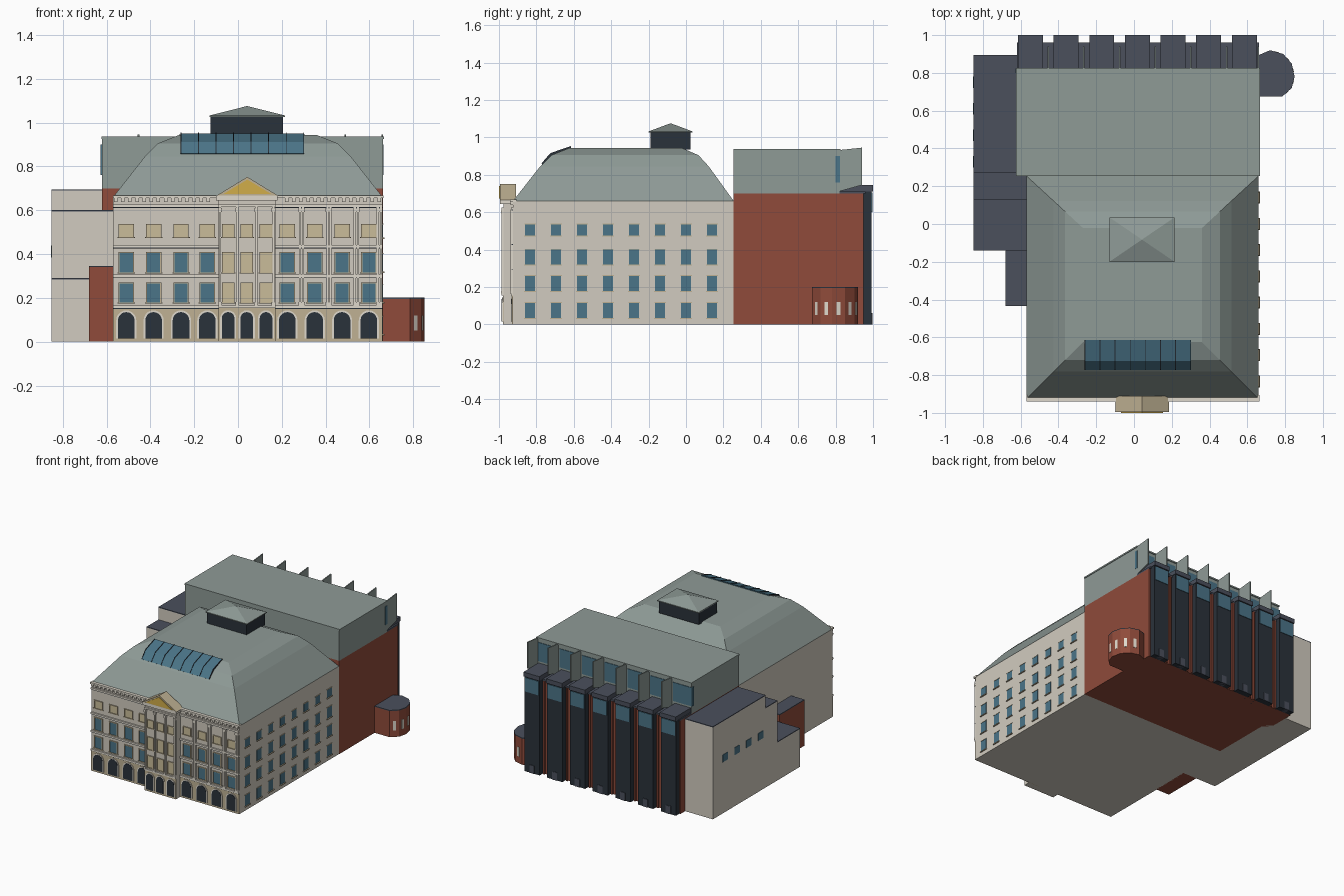
import bpy, bmesh, math

if "Cube" in bpy.data.objects:
    bpy.data.objects.remove(bpy.data.objects["Cube"])

COL = dict(cream=(208, 202, 190), tan=(190, 176, 146), brick=(142, 76, 61), slate=(76, 81, 93),
           roof=(141, 153, 149), glass=(76, 116, 135), dark=(46, 53, 61), gold=(208, 172, 75),
           blind=(200, 187, 152), trim=(222, 216, 203))
MATS = {}


def mat(key):
    if key not in MATS:
        m = bpy.data.materials.new(key)
        m.diffuse_color = [(c / 255) ** 2.2 for c in COL[key]] + [1]
        m.use_nodes = True
        m.node_tree.nodes["Principled BSDF"].inputs["Base Color"].default_value = m.diffuse_color
        MATS[key] = m
    return MATS[key]


class Part:
    """Collects boxes and prisms into one named object."""
    def __init__(self, name, color):
        self.name, self.color, self.bm = name, color, bmesh.new()

    def loft(self, rings):
        vs = [[self.bm.verts.new(p) for p in r] for r in rings]
        n = len(vs[0])
        for a, b in zip(vs, vs[1:]):
            for i in range(n):
                self.bm.faces.new((a[i], a[(i + 1) % n], b[(i + 1) % n], b[i]))
        self.bm.faces.new(vs[0][::-1])
        self.bm.faces.new(vs[-1])
        return self

    def prism(self, pts, axis, a, b):
        f = {'x': lambda u, v, t: (t, u, v), 'y': lambda u, v, t: (u, t, v), 'z': lambda u, v, t: (u, v, t)}[axis]
        return self.loft([[f(u, v, t) for u, v in pts] for t in (a, b)])

    def box(self, x0, x1, y0, y1, z0, z1):
        return self.prism([(x0, y0), (x1, y0), (x1, y1), (x0, y1)], 'z', z0, z1)

    def done(self):
        bmesh.ops.recalc_face_normals(self.bm, faces=self.bm.faces)
        me = bpy.data.meshes.new(self.name)
        self.bm.to_mesh(me)
        self.bm.free()
        me.materials.append(mat(self.color))
        bpy.context.collection.objects.link(bpy.data.objects.new(self.name, me))


def single(name, color, *b):
    Part(name, color).box(*b).done()


def rect(x0, x1, y0, y1, z):
    return [(x0, y0, z), (x1, y0, z), (x1, y1, z), (x0, y1, z)]


X0, X1, Y0, Y1 = -0.57, 0.66, -0.925, 0.255
PX0, PX1, PY = -0.09, 0.17, -0.975      # central pavilion

# Main body, ground floor facing and mansard roof
single("main_body", "cream", X0, X1, Y0, Y1, 0, 0.66)
single("pavilion", "cream", PX0, PX1, PY, Y0, 0, 0.66)
single("ground_floor_facing", "tan", X0, X1, Y0 - 0.004, Y0, 0, 0.155)
single("pavilion_ground_facing", "tan", PX0, PX1, PY - 0.004, PY, 0, 0.155)
CURVE = [(0, 0.66), (0.145, 0.845), (0.205, 0.905), (0.30, 0.943)]
Part("mansard_roof", "roof").loft(
    [rect(X0 + i, X1 - i, Y0 + i, Y1 - i * 0.92, z) for i, z in CURVE]).done()

# Curved skylight following the front roof slope
sky = [(-0.772, 0.858), (-0.725, 0.912), (-0.615, 0.95)]
Part("roof_skylight", "glass").prism(sky + [(-0.615, 0.93), (-0.71, 0.89), (-0.76, 0.85)], 'x', -0.26, 0.30).done()
bars = Part("skylight_bars", "dark")
for i in range(8):
    x = -0.26 + i * 0.08
    bars.prism([(y, z + 0.004) for y, z in sky] + [(-0.615, 0.94), (-0.72, 0.9), (-0.768, 0.856)], 'x', x - 0.002, x + 0.002)
bars.done()

# Roof lantern
single("lantern_walls", "dark", -0.125, 0.205, -0.19, 0.025, 0.935, 1.028)
Part("lantern_roof", "roof").loft([rect(-0.13, 0.215, -0.2, 0.035, 1.025), rect(-0.13, 0.215, -0.2, 0.035, 1.032),
                                   rect(0.04, 0.044, -0.084, -0.081, 1.075)]).done()

# Front openings
frames = Part("front_window_frames", "tan")
glass = Part("front_window_glass", "glass")
blinds = Part("front_window_blinds", "blind")
arch_rim = Part("arch_surrounds", "trim")
arches = Part("arched_openings", "dark")


def arch(x, w, h):
    r = w / 2
    return [(x - r, 0.015), (x + r, 0.015)] + [
        (x + r * math.cos(math.pi * i / 10), h - r + r * math.sin(math.pi * i / 10)) for i in range(11)]


def front_window(x, y, w, z, h, target):
    a, b, c, d, t = x - w / 2, x + w / 2, z - h / 2, z + h / 2, 0.005
    target.box(a, b, y - 0.002, y + 0.01, c, d)
    for q in ((a - t, a, c, d), (b, b + t, c, d), (a - t, b + t, d, d + t), (a - 2 * t, b + 2 * t, c - t, c)):
        frames.box(q[0], q[1], y - 0.007, y + 0.01, q[2], q[3])


SIDE_X = [-0.51, -0.385, -0.26, -0.14, 0.225, 0.35, 0.475, 0.597]
for x in SIDE_X + [-0.045, 0.04, 0.128]:
    mid = PX0 < x < PX1
    y, w = (PY, 0.048) if mid else (Y0, 0.06)
    for z, h in ((0.222, 0.085), (0.36, 0.09), (0.505, 0.055)):
        front_window(x, y, w, z, h, blinds if mid or z > 0.5 else glass)
    aw = 0.058 if mid else 0.076
    arch_rim.prism(arch(x, aw + 0.016, 0.143), 'y', y - 0.009, y)
    arches.prism(arch(x, aw, 0.135), 'y', y - 0.011, y)
for p in (frames, glass, blinds, arch_rim, arches):
    p.done()

# String courses, cornices and dentils
courses = Part("string_courses", "trim")
lines = Part("course_shadow_lines", "dark")
for z in (0.16, 0.30, 0.435, 0.62):
    for a, b in ((X0, PX0), (PX1, X1)):
        courses.box(a, b, Y0 - 0.011, Y0, z - 0.006, z + 0.006)
        lines.box(a, b, Y0 - 0.007, Y0, z - 0.010, z - 0.006)
    if z in (0.16, 0.62):
        courses.box(PX0, PX1, PY - 0.011, PY, z - 0.006, z + 0.006)
courses.box(X0, X1 + 0.004, Y0 - 0.016, Y0 + 0.02, 0.655, 0.668)
courses.box(PX0 - 0.01, PX1 + 0.01, PY - 0.02, Y0, 0.645, 0.668)
courses.done()
lines.done()
dent = Part("cornice_dentils", "trim")
for i in range(38):
    x = X0 + 0.012 + i * 0.0325
    if not PX0 - 0.02 < x < PX1 + 0.02:
        dent.box(x - 0.008, x + 0.008, Y0 - 0.012, Y0, 0.638, 0.655)
dent.done()

# Pilasters on the right half and on the pavilion
pil = Part("pilasters", "trim")
for x, y in [(x, Y0) for x in (0.283, 0.297, 0.408, 0.422, 0.533, 0.547, 0.638, 0.652)] + \
        [(x, PY) for x in (PX0 + 0.008, -0.003, 0.084, PX1 - 0.008)]:
    pil.box(x - 0.005, x + 0.005, y - 0.012, y, 0.166, 0.615)
    pil.box(x - 0.008, x + 0.008, y - 0.015, y, 0.592, 0.61)
    pil.box(x - 0.008, x + 0.008, y - 0.015, y, 0.166, 0.18)
pil.done()

# Pediment
Part("pediment_frame", "tan").prism([(-0.10, 0.665), (0.185, 0.665), (0.0425, 0.752)], 'y', -0.995, -0.91).done()
Part("pediment_panel", "gold").prism([(-0.068, 0.673), (0.153, 0.673), (0.0425, 0.74)], 'y', -1.0, -0.99).done()

# Right side windows
sg = Part("side_window_glass", "glass")
sf = Part("side_window_sills", "tan")
for i in range(8):
    y = -0.833 + i * 0.139
    for z, h in ((0.075, 0.08), (0.22, 0.08), (0.36, 0.08), (0.505, 0.06)):
        sg.box(X1 - 0.01, X1 + 0.002, y - 0.027, y + 0.027, z - h / 2, z + h / 2)
        sf.box(X1 - 0.01, X1 + 0.008, y - 0.032, y + 0.032, z - h / 2 - 0.006, z - h / 2)
        sf.box(X1 - 0.01, X1 + 0.004, y - 0.03, y + 0.03, z + h / 2, z + h / 2 + 0.004)
sg.done()
sf.done()

# Rear stage block
single("rear_brick_block", "brick", -0.62, 0.662, Y1, 0.95, 0, 0.70)
single("rear_upper_block", "roof", -0.62, 0.662, Y1, 0.82, 0.70, 0.93)
single("rear_upper_roof", "roof", -0.624, 0.666, Y1, 0.826, 0.926, 0.937)
single("rear_ledge_roof", "slate", -0.62, 0.662, 0.82, 0.96, 0.70, 0.712)

# Rear bays, with glazing, doors, brick ribs and fins
bay = Part("rear_bays", "dark")
cap = Part("rear_bay_caps", "slate")
bg = Part("rear_bay_glass", "glass")
ribs = Part("rear_brick_ribs", "brick")
fins = Part("rear_fins", "roof")
clere = Part("rear_clerestory_glass", "glass")
doors = Part("rear_doors", "slate")
for i in range(7):
    x = -0.548 + i * 0.1887
    bay.box(x - 0.063, x + 0.063, 0.90, 0.992, 0, 0.735)
    cap.box(x - 0.066, x + 0.066, 0.82, 1.0, 0.712, 0.745)
    bg.box(x - 0.057, x + 0.057, 0.95, 0.996, 0.60, 0.705)
    doors.box(x - 0.02, x + 0.02, 0.95, 0.996, 0, 0.06)
    clere.box(x - 0.08, x + 0.08, 0.80, 0.824, 0.76, 0.90)
    if i < 6:
        g = x + 0.0944
        for s in (-0.018, 0.018):
            ribs.box(g + s - 0.006, g + s + 0.006, 0.94, 0.962, 0, 0.70)
        fins.prism([(0.815, 0.71), (0.94, 0.745), (0.94, 0.945), (0.815, 0.932)], 'x', g - 0.004, g + 0.004)
fins.prism([(0.815, 0.71), (0.94, 0.745), (0.94, 0.945), (0.815, 0.932)], 'x', 0.654, 0.662)
for p in (bay, cap, bg, ribs, fins, clere, doors):
    p.done()

# Stepped left wing
for n, a, b, z in (("back", 0.27, 0.895, 0.695), ("middle", 0.13, 0.27, 0.60), ("front", -0.14, 0.13, 0.29)):
    single("left_wing_" + n, "cream", -0.85, -0.565, a, b, 0, z - 0.006)
    single("left_wing_roof_" + n, "slate", -0.85, -0.565, a, b, z - 0.006, z)
wg = Part("left_wing_windows", "glass")
for i in range(4):
    y = 0.33 + i * 0.14
    wg.box(-0.853, -0.84, y - 0.03, y + 0.03, 0.385, 0.44)
wg.done()
single("left_brick_annex", "brick", -0.68, -0.565, -0.435, -0.14, 0, 0.34)
single("left_annex_roof", "slate", -0.68, -0.565, -0.435, -0.14, 0.34, 0.346)

# Faceted entrance pod on the right
POD = [(0.65, 0.675), (0.785, 0.675), (0.835, 0.72), (0.85, 0.78), (0.835, 0.85), (0.79, 0.90), (0.72, 0.92), (0.65, 0.89)]
Part("side_pod", "brick").prism(POD, 'z', 0, 0.195).done()
Part("side_pod_roof", "slate").prism(POD, 'z', 0.195, 0.201).done()
pw = Part("side_pod_windows", "trim")
for k in range(1, 6):
    (ax, ay), (bx, by) = POD[k], POD[k + 1]
    l = math.hypot(bx - ax, by - ay)
    nx, ny = (by - ay) / l * 0.002, -(bx - ax) / l * 0.002
    q = [(ax + (bx - ax) * t + nx * s, ay + (by - ay) * t + ny * s) for t, s in ((0.35, -1), (0.35, 1), (0.65, 1), (0.65, -1))]
    pw.prism(q, 'z', 0.05, 0.12)
pw.done()
